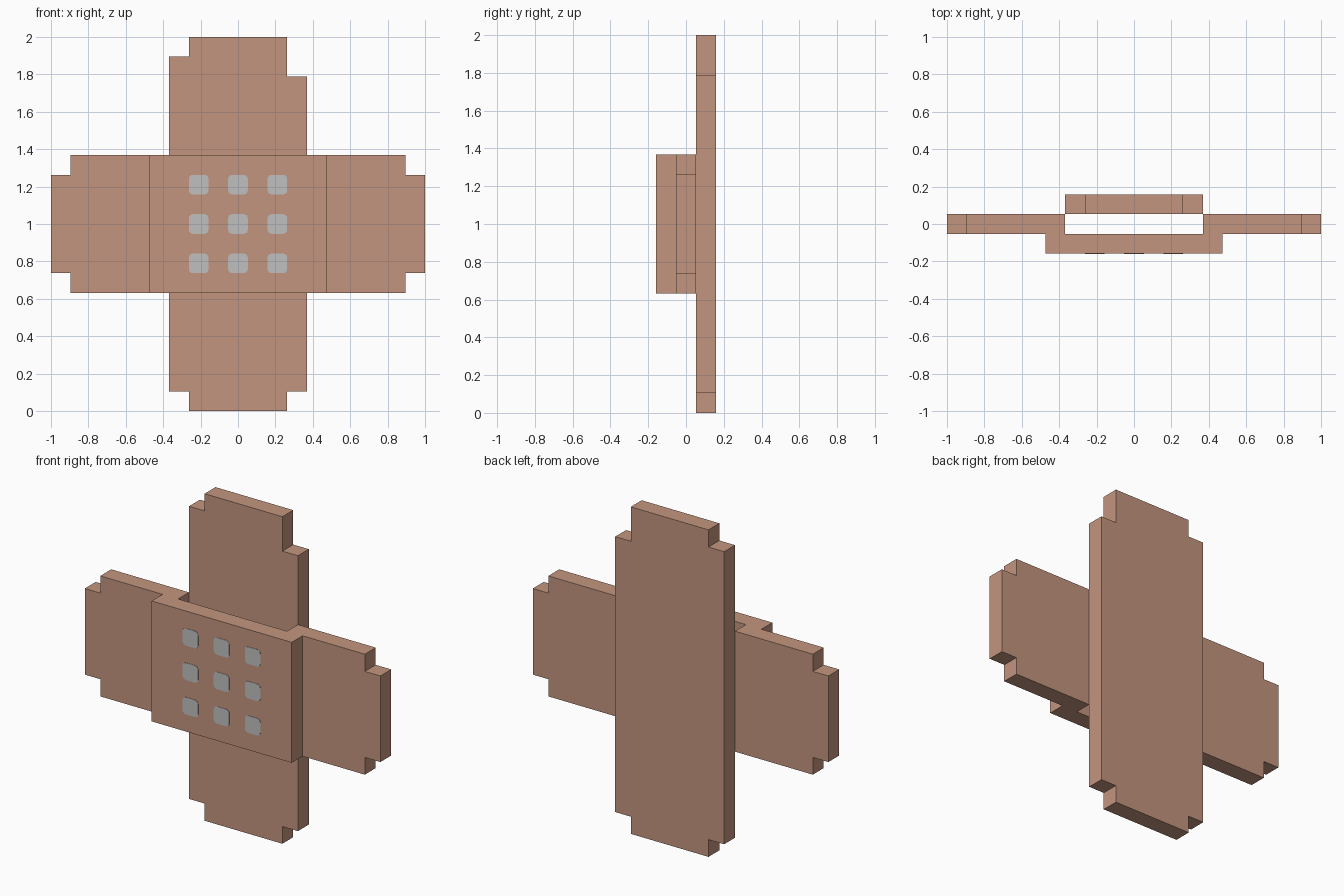
import bpy
import bmesh
from math import cos, sin, pi
from mathutils import Vector

if "Cube" in bpy.data.objects:
    bpy.data.objects.remove(bpy.data.objects["Cube"], do_unlink=True)

U = 2 / 19          # one grid cell of the design
MID = 9.5           # height of the centre, in cells


def material(name, rgb):
    mat = bpy.data.materials.new(name)
    mat.use_nodes = True
    mat.diffuse_color = (*rgb, 1)
    mat.node_tree.nodes["Principled BSDF"].inputs["Base Color"].default_value = (*rgb, 1)
    return mat


tan = material("tan_fabric", (0.55, 0.30, 0.21))
grey = material("light_grey", (0.53, 0.53, 0.53))


def prism(points, offset):
    """Extrude an outline (in cells) along an offset vector."""
    bm = bmesh.new()
    face = bm.faces.new([bm.verts.new(p) for p in points])
    grown = bmesh.ops.extrude_face_region(bm, geom=[face])["geom"]
    verts = [v for v in grown if isinstance(v, bmesh.types.BMVert)]
    bmesh.ops.translate(bm, verts=verts, vec=offset)
    bmesh.ops.recalc_face_normals(bm, faces=bm.faces)
    return bm


def finish(bm, name, mat):
    bmesh.ops.scale(bm, vec=(U, U, U), verts=bm.verts)
    bmesh.ops.recalc_face_normals(bm, faces=bm.faces)
    mesh = bpy.data.meshes.new(name)
    bm.to_mesh(mesh)
    bm.free()
    mesh.materials.append(mat)
    obj = bpy.data.objects.new(name, mesh)
    bpy.context.collection.objects.link(obj)


# Upright strip at the back, with notched corners (deeper at the upper left)
outline = [(-2.5, 0), (2.5, 0), (2.5, 1), (3.5, 1), (3.5, 17), (2.5, 17),
           (2.5, 19), (-2.5, 19), (-2.5, 18), (-3.5, 18), (-3.5, 1), (-2.5, 1)]
finish(prism([(x, 0.5, z) for x, z in outline], (0, 1, 0)), "back_strip", tan)

# Cross band: wings stepping forward to a raised front panel
half = [(3.5, -0.5), (3.5, 0.5), (8.5, 0.5), (8.5, -0.5), (4.5, -0.5), (4.5, -1.5)]
outline = half + [(-x, y) for x, y in reversed(half)]
band = prism([(x, y, 6) for x, y in outline], (0, 0, 7))
for z in (7, 12):
    bmesh.ops.bisect_plane(band, geom=band.verts[:] + band.edges[:] + band.faces[:],
                           plane_co=(0, 0, z), plane_no=(0, 0, 1))

# Narrower tab drawn out of each wing end
for side in (-1, 1):
    end = [f for f in band.faces
           if (f.calc_center_median() - Vector((side * 8.5, 0, MID))).length < 0.1]
    grown = bmesh.ops.extrude_face_region(band, geom=end)["geom"]
    bmesh.ops.translate(band, vec=(side, 0, 0),
                        verts=[v for v in grown if isinstance(v, bmesh.types.BMVert)])
    # the source face is removed so the tab stays hollow and clean
    bmesh.ops.delete(band, geom=[f for f in end if f.is_valid], context="FACES_ONLY")
bmesh.ops.dissolve_limit(band, angle_limit=0.01, verts=band.verts, edges=band.edges)
finish(band, "cross_band", tan)

# Rounded pads in a three by three grid on the front panel
RADIUS = 0.22
pad = []
for quarter, (sx, sz) in enumerate([(1, 1), (-1, 1), (-1, -1), (1, -1)]):
    for step in range(5):
        a = (quarter + step / 4) * pi / 2
        pad.append((sx * (0.5 - RADIUS) + RADIUS * cos(a),
                    sz * (0.5 - RADIUS) + RADIUS * sin(a)))
for row, dz in zip(("lower", "middle", "upper"), (-2, 0, 2)):
    for column, dx in zip(("right", "centre", "left"), (-2, 0, 2)):
        points = [(x + dx, -1.52, z + MID + dz - 0.0) for x, z in pad]
        finish(prism(points, (0, 0.03, 0)), f"pad_{row}_{column}", grey)
